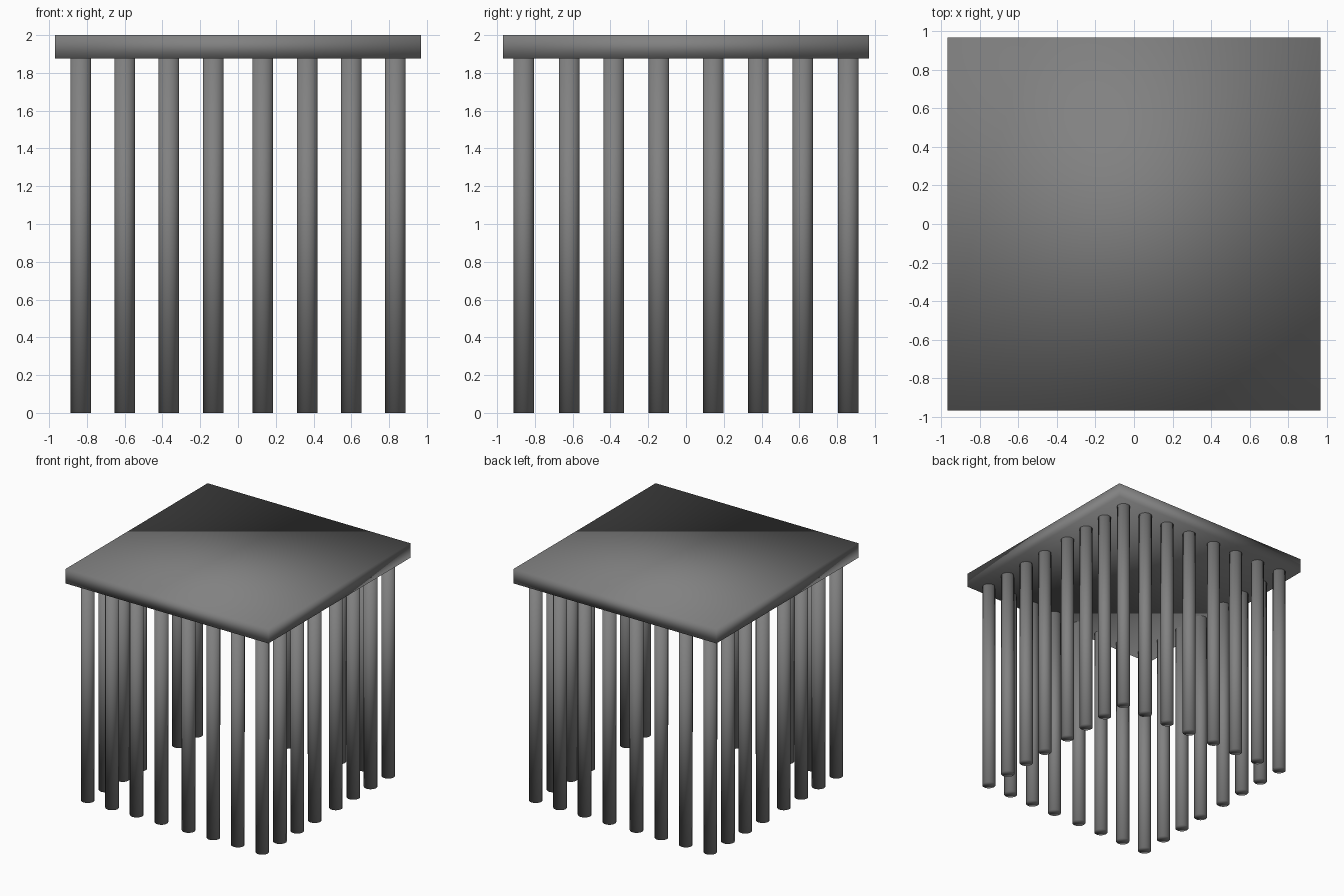
import bpy

cube = bpy.data.objects.get("Cube")
if cube:
    bpy.data.objects.remove(cube, do_unlink=True)

HALF, BASE, TOP = 0.968, 1.875, 2.0
PIN_RADIUS = 0.054

grey = bpy.data.materials.new("dark_grey")
grey.use_nodes = True
colour = (0.22, 0.22, 0.22, 1)
grey.diffuse_color = colour
grey.node_tree.nodes["Principled BSDF"].inputs["Base Color"].default_value = colour


def finish(name):
    """Name, colour and smooth the active part, with scale applied."""
    part = bpy.context.object
    part.name = name
    bpy.ops.object.transform_apply(location=False, rotation=False, scale=True)
    part.data.materials.append(grey)
    bpy.ops.object.shade_smooth()


# Square slab on top, softly shaded across its edges
bpy.ops.mesh.primitive_cube_add(size=1, location=(0, 0, (BASE + TOP) / 2))
bpy.context.object.scale = (2 * HALF, 2 * HALF, TOP - BASE)
finish("top_slab")

# Ring of round pins along the four edges, with a wider middle gap
offsets_x = (0.13, 0.366, 0.60, 0.833)
offsets_y = (0.144, 0.382, 0.618, 0.859)
xs = [-v for v in reversed(offsets_x)] + list(offsets_x)
ys = [-v for v in reversed(offsets_y)] + list(offsets_y)
last = len(xs) - 1
for i, x in enumerate(xs):
    for j, y in enumerate(ys):
        if i in (0, last) or j in (0, last):
            bpy.ops.mesh.primitive_cylinder_add(
                vertices=32, radius=PIN_RADIUS, depth=BASE,
                location=(x, y, BASE / 2))
            finish(f"pin_{i + 1}_{j + 1}")
